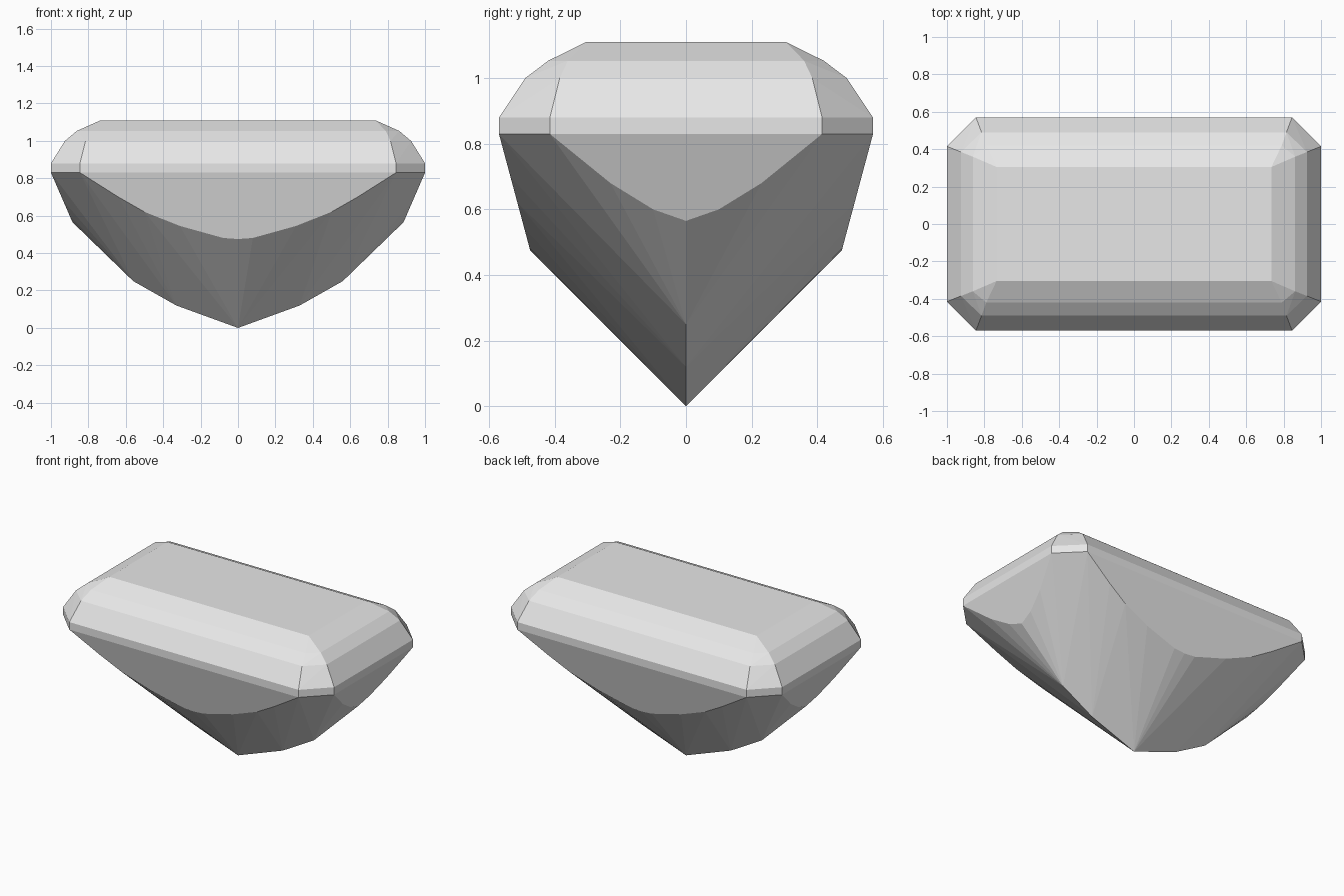
import bpy
import bmesh
import math

# Remove the default object
cube = bpy.data.objects.get("Cube")
if cube:
    bpy.data.objects.remove(cube, do_unlink=True)

# Material
mat = bpy.data.materials.new("pale grey")
colour = (0.8, 0.8, 0.8, 1.0)
mat.use_nodes = True
mat.diffuse_color = colour
mat.node_tree.nodes["Principled BSDF"].inputs["Base Color"].default_value = colour

GIRDLE_Z = 0.83


def ring(long_x, long_y, corner_x, corner_y, z):
    """One quarter of a rectangle with cut corners."""
    return [(corner_x, long_y, z), (long_x, corner_y, z)]


# Girdle band and stepped crown, up to the table
points = ring(1.0, 0.57, 0.845, 0.415, GIRDLE_Z)
points += ring(1.0, 0.57, 0.845, 0.415, 0.88)
points += ring(0.925, 0.49, 0.815, 0.385, 1.0)
points += ring(0.862, 0.42, 0.79, 0.36, 1.053)
points += [(0.735, 0.305, 1.11)]

# Curved lower edges of the long and short pavilion facets
for x, z in [(0, 0.475), (0.08, 0.481), (0.31, 0.545), (0.5, 0.62), (0.64, 0.7)]:
    points.append((x, 0.57 - 0.268 * (GIRDLE_Z - z), z))
for y, z in [(0, 0.565), (0.1, 0.6), (0.23, 0.68)]:
    points.append((1 - 0.434 * (GIRDLE_Z - z), y, z))

# Keel line down to the point
points += [(0.56, 0, 0.25), (0.33, 0, 0.12), (0, 0, 0)]

# Mirror the quarter to all four sides and wrap it in flat facets
mirrored = {(sx * x + 0.0, sy * y + 0.0, z)
            for x, y, z in points for sx in (1, -1) for sy in (1, -1)}
bm = bmesh.new()
for co in sorted(mirrored):
    bm.verts.new(co)
hull = bmesh.ops.convex_hull(bm, input=bm.verts[:])
loose = [v for v in bm.verts if not v.link_faces]
bmesh.ops.delete(bm, geom=loose, context="VERTS")

# Merge coplanar triangles into clean facets
bmesh.ops.dissolve_limit(bm, angle_limit=math.radians(1.0),
                         verts=bm.verts[:], edges=bm.edges[:])
bmesh.ops.recalc_face_normals(bm, faces=bm.faces[:])

mesh = bpy.data.meshes.new("cut_gem")
bm.to_mesh(mesh)
bm.free()
mesh.materials.append(mat)
gem = bpy.data.objects.new("cut_gem", mesh)
bpy.context.collection.objects.link(gem)
